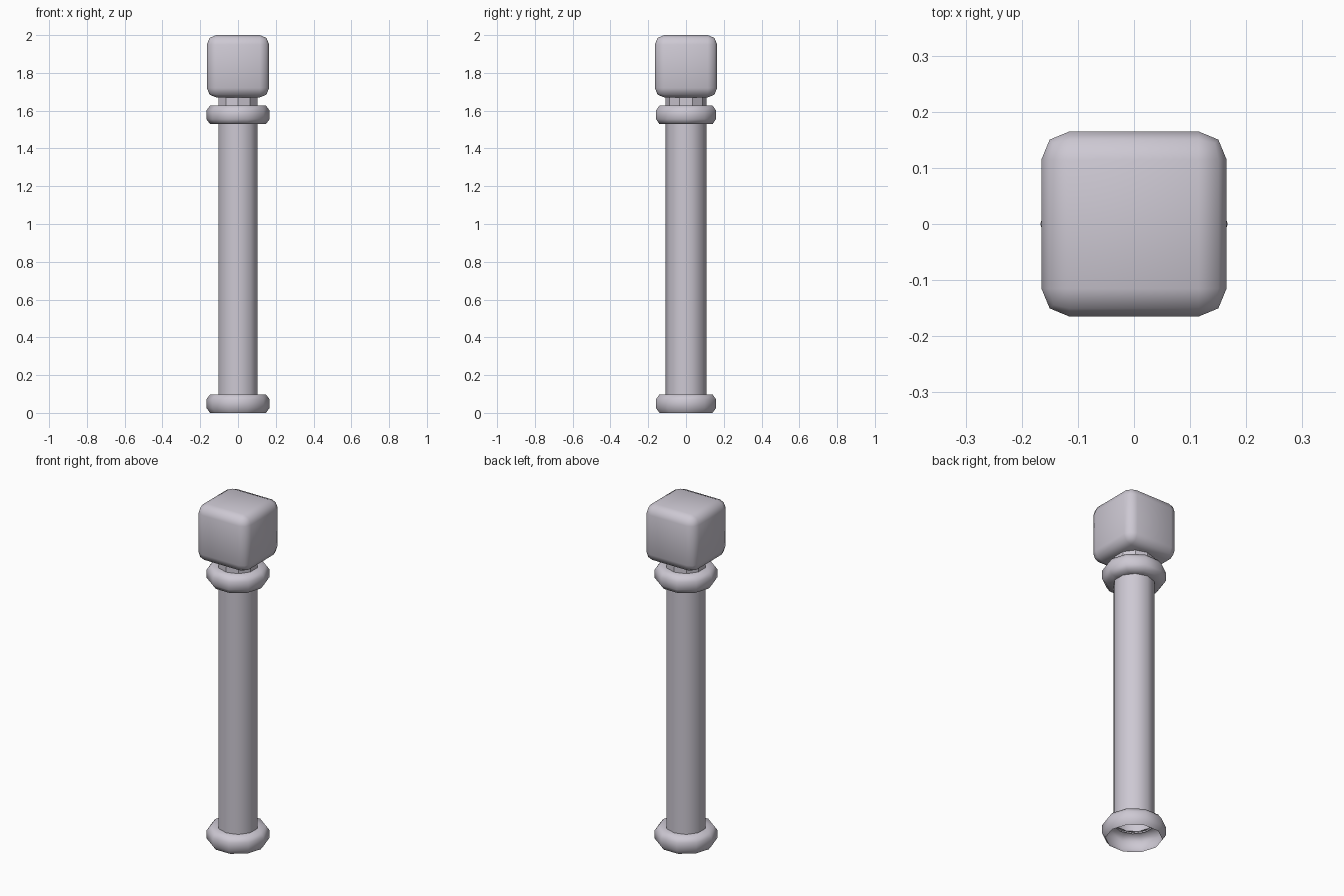
import bpy, bmesh, math

if "Cube" in bpy.data.objects:
    bpy.data.objects.remove(bpy.data.objects["Cube"])

stone = bpy.data.materials.new("pale lavender grey")
stone.diffuse_color = (0.61, 0.58, 0.65, 1)
stone.use_nodes = True
stone.node_tree.nodes["Principled BSDF"].inputs["Base Color"].default_value = stone.diffuse_color


def finish(name, bm, smooth=True):
    bmesh.ops.recalc_face_normals(bm, faces=bm.faces)
    me = bpy.data.meshes.new(name)
    for f in bm.faces:
        f.smooth = smooth
    bm.to_mesh(me)
    bm.free()
    me.materials.append(stone)
    ob = bpy.data.objects.new(name, me)
    bpy.context.collection.objects.link(ob)
    return ob


def lathe(name, profile, phase=0.0, sides=10, smooth=True):
    """Spin an open (radius, height) profile into a ten-sided skin."""
    bm = bmesh.new()
    rings = []
    for r, z in profile:
        rings.append([bm.verts.new((r * math.cos(phase + math.tau * i / sides),
                                    r * math.sin(phase + math.tau * i / sides), z))
                      for i in range(sides)])
    for a, b in zip(rings, rings[1:]):
        for i in range(sides):
            j = (i + 1) % sides
            bm.faces.new((a[i], a[j], b[j], b[i]))
    return finish(name, bm, smooth)


# shaft and the short faceted neck below the head (corners on the y axis)
lathe("shaft", [(0.109, 0.09), (0.109, 1.58)], math.pi / 2)
lathe("neck", [(0.109, 1.58), (0.109, 1.69)], math.pi / 2, smooth=False)

# rounded collars (corners on the x axis); the foot is open underneath
collar = [(0.148, 0.0), (0.167, 0.026), (0.167, 0.072), (0.148, 0.098), (0.10, 0.098)]
lathe("foot_collar", collar)
lathe("upper_collar", [(r, z + 1.529) for r, z in [(0.10, 0.0)] + collar])

# rounded cube head
bm = bmesh.new()
bmesh.ops.create_cube(bm, size=0.33)
bmesh.ops.translate(bm, verts=bm.verts, vec=(0, 0, 1.835))
bmesh.ops.bevel(bm, geom=bm.edges[:], offset=0.05, segments=2,
                profile=0.5, affect='EDGES')
finish("head_block", bm)
